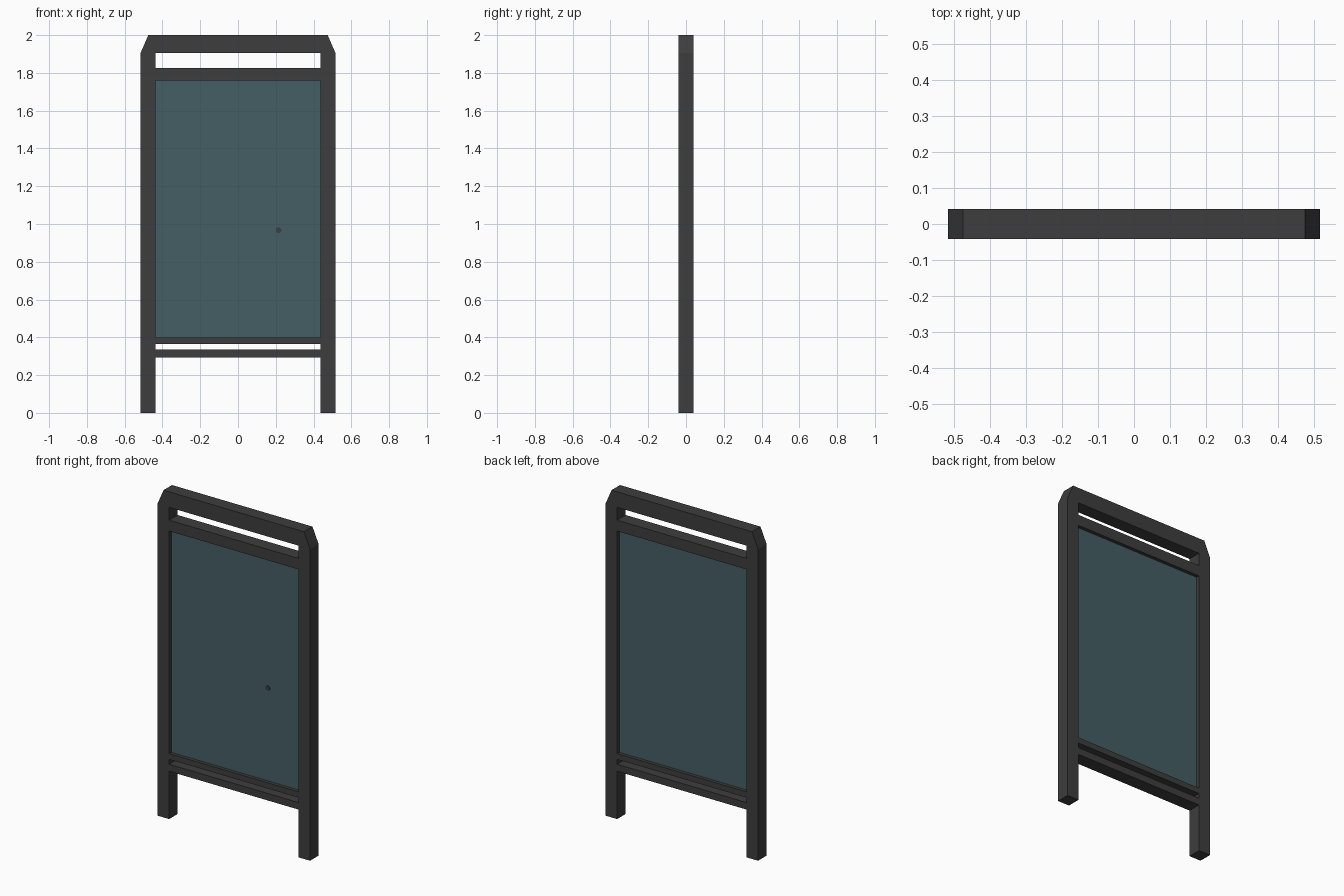
import bpy
import bmesh
import math

cube = bpy.data.objects.get("Cube")
if cube:
    bpy.data.objects.remove(cube, do_unlink=True)


def material(name, rgb):
    mat = bpy.data.materials.new(name)
    mat.use_nodes = True
    mat.diffuse_color = (*rgb, 1)
    mat.node_tree.nodes["Principled BSDF"].inputs["Base Color"].default_value = (*rgb, 1)
    return mat


charcoal = material("charcoal", (0.047, 0.047, 0.047))
slate_teal = material("slate teal", (0.06, 0.112, 0.128))

HALF_W, INNER, DEPTH = 0.516, 0.437, 0.041
TOP, SHOULDER, CORNER = 2.0, 1.905, 0.475


def prism(name, outline, half_depth, mat, y=0.0):
    """Extrude an x-z outline along y."""
    bm = bmesh.new()
    face = bm.faces.new([bm.verts.new((x, y - half_depth, z)) for x, z in outline])
    side = bmesh.ops.extrude_face_region(bm, geom=[face])["geom"]
    verts = [v for v in side if isinstance(v, bmesh.types.BMVert)]
    bmesh.ops.translate(bm, verts=verts, vec=(0, 2 * half_depth, 0))
    bmesh.ops.recalc_face_normals(bm, faces=bm.faces[:])
    mesh = bpy.data.meshes.new(name)
    bm.to_mesh(mesh)
    bm.free()
    mesh.materials.append(mat)
    obj = bpy.data.objects.new(name, mesh)
    bpy.context.collection.objects.link(obj)
    return obj


def bar(name, low, high, half_depth=DEPTH, mat=charcoal):
    return prism(name, [(-INNER, low), (INNER, low), (INNER, high), (-INNER, high)],
                 half_depth, mat)


# Outer frame: two legs joined by a top beam with cut corners
half = [(INNER, SHOULDER), (INNER, 0), (HALF_W, 0), (HALF_W, SHOULDER), (CORNER, TOP)]
prism("outer_frame", half + [(-x, z) for x, z in reversed(half)], DEPTH, charcoal)

# Cross rails
bar("upper_rail", 1.76, 1.827)
bar("panel_sill", 0.365, 0.4)
bar("lower_rail", 0.292, 0.335)

# Recessed board
bar("board_panel", 0.4, 1.76, 0.02, slate_teal)

# Small round stud on the front of the board
sides = 8
stud = [(0.215 + 0.016 * math.cos(math.tau * (i + 0.5) / sides),
         0.967 + 0.016 * math.sin(math.tau * (i + 0.5) / sides)) for i in range(sides)]
prism("board_stud", stud, 0.003, charcoal, y=-0.021)
